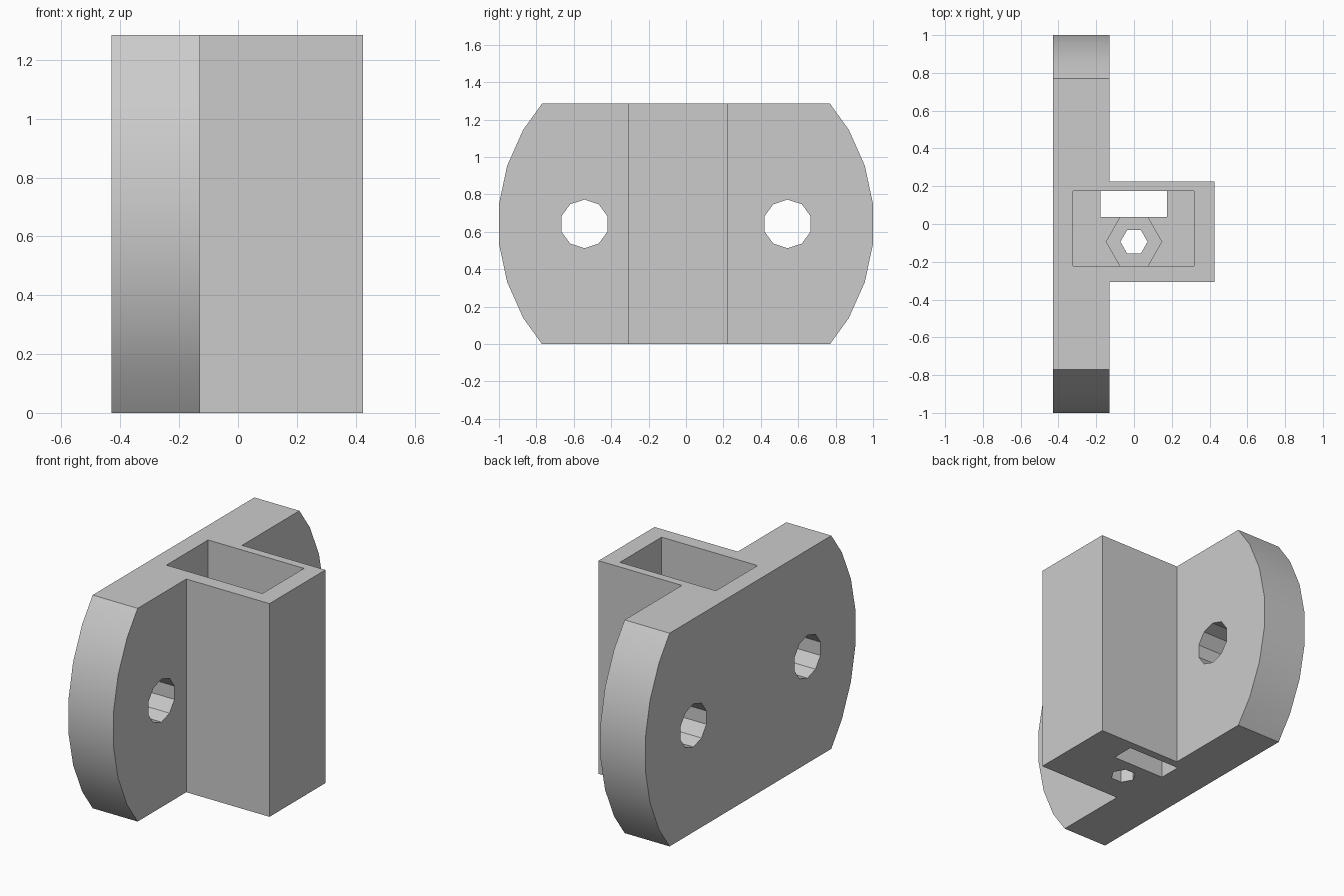
import bpy
import bmesh
from math import cos, sin, tau
from mathutils import Vector

old = bpy.data.objects.get("Cube")
if old:
    bpy.data.objects.remove(old, do_unlink=True)

HEIGHT = 1.285
MID = HEIGHT / 2
FLOOR = 0.25          # thickness of the socket floor
NUT_DEPTH = 0.12

grey = bpy.data.materials.new("plain_grey")
grey.use_nodes = True
colour = (0.6, 0.6, 0.6, 1)
grey.diffuse_color = colour
grey.node_tree.nodes["Principled BSDF"].inputs["Base Color"].default_value = colour


def prism(name, points, direction):
    """Extrude a closed outline along a direction."""
    bm = bmesh.new()
    face = bm.faces.new([bm.verts.new(p) for p in points])
    result = bmesh.ops.extrude_face_region(bm, geom=[face])
    moved = [v for v in result["geom"] if isinstance(v, bmesh.types.BMVert)]
    bmesh.ops.translate(bm, verts=moved, vec=Vector(direction))
    bmesh.ops.recalc_face_normals(bm, faces=bm.faces)
    mesh = bpy.data.meshes.new(name)
    bm.to_mesh(mesh)
    bm.free()
    mesh.materials.append(grey)
    obj = bpy.data.objects.new(name, mesh)
    bpy.context.collection.objects.link(obj)
    return obj


def box(name, x0, x1, y0, y1, z0, z1):
    outline = [(x0, y0, z0), (x1, y0, z0), (x1, y1, z0), (x0, y1, z0)]
    return prism(name, outline, (0, 0, z1 - z0))


def ring(count, radius, start=0.0):
    angles = [start + tau * i / count for i in range(count)]
    return [(radius * cos(a), radius * sin(a)) for a in angles]


def combine(target, tool, operation):
    """Apply a boolean and discard the tool."""
    mod = target.modifiers.new("boolean", "BOOLEAN")
    mod.operation = operation
    mod.solver = "EXACT"
    mod.object = tool
    bpy.ops.object.select_all(action="DESELECT")
    bpy.context.view_layer.objects.active = target
    target.select_set(True)
    bpy.ops.object.modifier_apply(modifier=mod.name)
    bpy.data.objects.remove(tool, do_unlink=True)


# Flange plate: a wide disc outline cut off flat at the top and bottom
arc = [(y, z) for y, z in ring(30, 1.0055, tau / 60) if abs(z) < MID]
right_side = sorted([p for p in arc if p[0] > 0], key=lambda p: p[1])
right_side = [(0.77, -MID)] + right_side + [(0.77, MID)]
outline = right_side + [(-y, z) for y, z in reversed(right_side)]
bracket = prism("mounting_bracket",
                [(-0.43, y, z + MID) for y, z in outline], (0.3, 0, 0))

# Upright socket block
combine(bracket, box("socket_block", -0.3, 0.425, -0.307, 0.225, 0, HEIGHT), "UNION")

# Rectangular pocket and the slot through its floor
combine(bracket, box("pocket", -0.322, 0.318, -0.222, 0.175, FLOOR, 1.5), "DIFFERENCE")
combine(bracket, box("slot", -0.178, 0.174, 0.036, 0.175, -0.1, FLOOR + 0.1), "DIFFERENCE")

# Hexagonal nut recess and screw hole
for name, radius, z0 in (("nut_recess", 0.147, FLOOR - NUT_DEPTH),
                         ("screw_hole", 0.072, -0.1)):
    points = [(x, y - 0.094, z0) for x, y in ring(6, radius)]
    combine(bracket, prism(name, points, (0, 0, FLOOR + 0.1 - z0)), "DIFFERENCE")

# Ten-sided mounting holes through the flange
for side in (-1, 1):
    points = [(-0.6, y + side * 0.543, z + MID) for y, z in ring(10, 0.13, tau / 4)]
    combine(bracket, prism("mounting_hole", points, (0.7, 0, 0)), "DIFFERENCE")

# Smooth the rounded ends, keep other edges sharp
bpy.ops.object.select_all(action="DESELECT")
bpy.context.view_layer.objects.active = bracket
bracket.select_set(True)
bpy.ops.object.shade_smooth_by_angle(angle=tau / 18)
